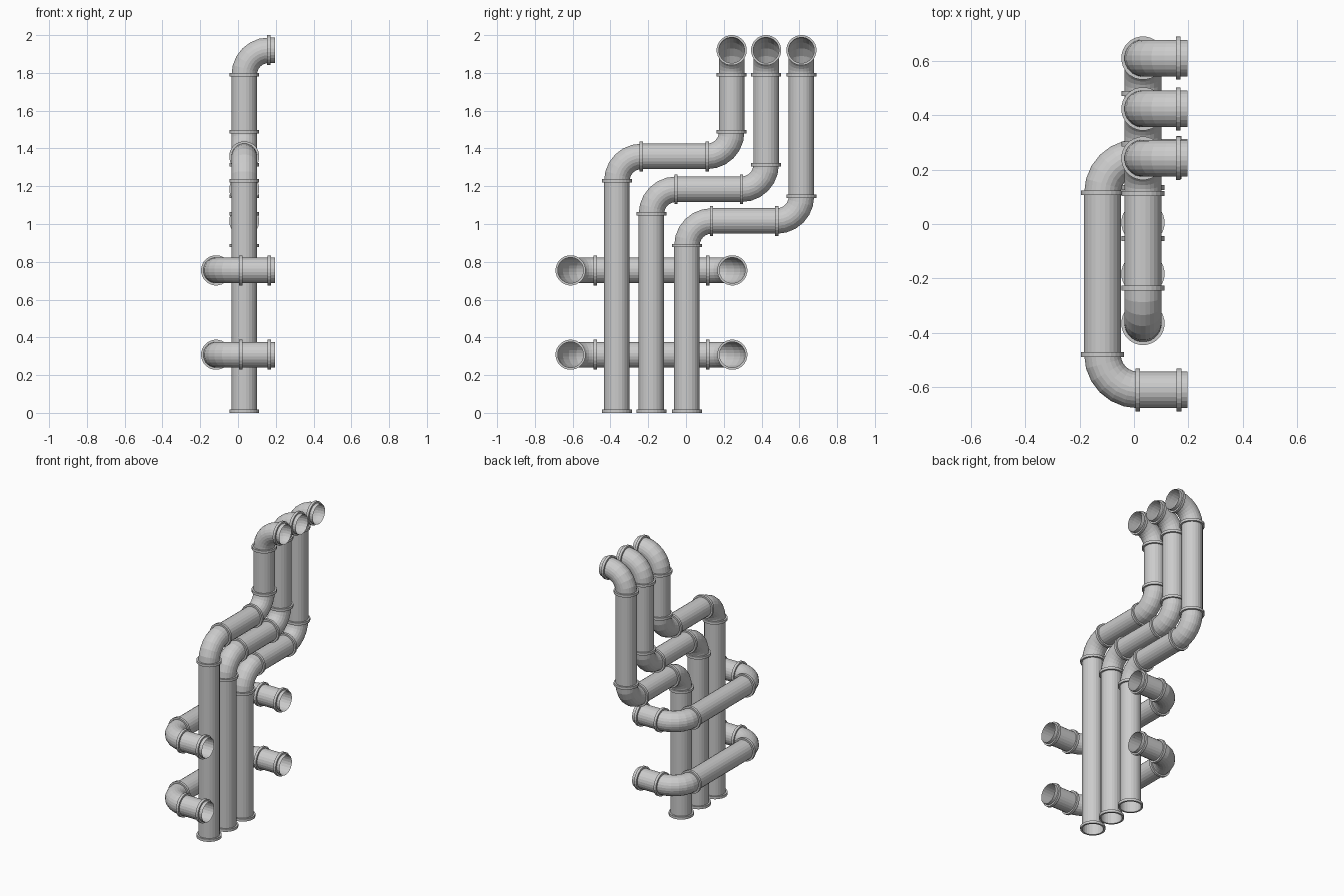
import bpy, bmesh, math
from mathutils import Vector

if "Cube" in bpy.data.objects:
    bpy.data.objects.remove(bpy.data.objects["Cube"])

SIDES, ARC = 24, 6
R, COLLAR_R, COLLAR_T, BEND = 0.068, 0.08, 0.018, 0.13


def make_object(name, bm):
    bmesh.ops.recalc_face_normals(bm, faces=bm.faces)
    mesh = bpy.data.meshes.new(name)
    bm.to_mesh(mesh)
    bm.free()
    ob = bpy.data.objects.new(name, mesh)
    bpy.context.collection.objects.link(ob)


def ring(bm, centre, u, v, radius):
    return [bm.verts.new(centre + radius * (math.cos(a) * u + math.sin(a) * v))
            for a in (2 * math.pi * (i + 0.5) / SIDES for i in range(SIDES))]


def bridge(bm, a, b):
    for i in range(SIDES):
        j = (i + 1) % SIDES
        bm.faces.new((a[i], a[j], b[j], b[i]))


def any_perpendicular(d):
    return Vector((0, 1, 0)) if abs(d.y) < 0.5 else Vector((1, 0, 0))


# Open tube swept through corner points with rounded elbows;
# returns the spots where straight pieces meet elbows
def pipe(name, corners):
    pts = [Vector(c) for c in corners]
    stations, joints = [], []
    d = (pts[1] - pts[0]).normalized()
    stations.append((pts[0], d))
    for k in range(1, len(pts) - 1):
        d0 = (pts[k] - pts[k - 1]).normalized()
        d1 = (pts[k + 1] - pts[k]).normalized()
        hub = pts[k] + BEND * (d1 - d0)
        for s in range(ARC + 1):
            a = math.pi / 2 * s / ARC
            pos = hub + BEND * (math.sin(a) * d0 - math.cos(a) * d1)
            stations.append((pos, math.cos(a) * d0 + math.sin(a) * d1))
        joints += [(pts[k] - BEND * d0, d0), (pts[k] + BEND * d1, d1)]
    stations.append((pts[-1], (pts[-1] - pts[-2]).normalized()))

    bm = bmesh.new()
    u, last, prev = any_perpendicular(d), d, None
    for pos, t in stations:
        u = last.rotation_difference(t) @ u
        cur = ring(bm, pos, u, t.cross(u), R)
        if prev:
            bridge(bm, prev, cur)
        prev, last = cur, t
    make_object(name, bm)
    return joints


# Flat raised bands around the pipe
def collars(name, spots):
    bm = bmesh.new()
    for pos, d in spots:
        u = any_perpendicular(d)
        v = d.cross(u)
        h = d * COLLAR_T / 2
        loops = [ring(bm, pos + o, u, v, r) for o, r in
                 ((-h, R), (-h, COLLAR_R), (h, COLLAR_R), (h, R))]
        for i in range(4):
            bridge(bm, loops[i], loops[(i + 1) % 4])
    make_object(name, bm)


X, END, TOP = 0.033, 0.197, 1.92
LIP = Vector((0.165, 0, 0))

# Three stepped risers: lower y, shelf height, upper y
for n, (y0, z, y1) in enumerate([(-0.366, 1.358, 0.242),
                                 (-0.183, 1.184, 0.424),
                                 (0.005, 1.016, 0.611)], 1):
    joints = pipe(f"riser_pipe_{n}", [(X, y0, 0), (X, y0, z), (X, y1, z),
                                      (X, y1, TOP), (END, y1, TOP)])
    joints.insert(0, (Vector((X, y0, COLLAR_T / 2)), Vector((0, 0, 1))))
    collars(f"riser_collars_{n}", joints)

# Two U-shaped pipes passing behind the risers
XB, YA, YB = -0.116, -0.611, 0.245
for n, z in enumerate((0.308, 0.755), 1):
    joints = pipe(f"cross_pipe_{n}", [(END, YA, z), (XB, YA, z),
                                      (XB, YB, z), (END, YB, z)])
    joints += [(Vector((LIP.x, y, z)), Vector((1, 0, 0))) for y in (YA, YB)]
    collars(f"cross_collars_{n}", joints)
